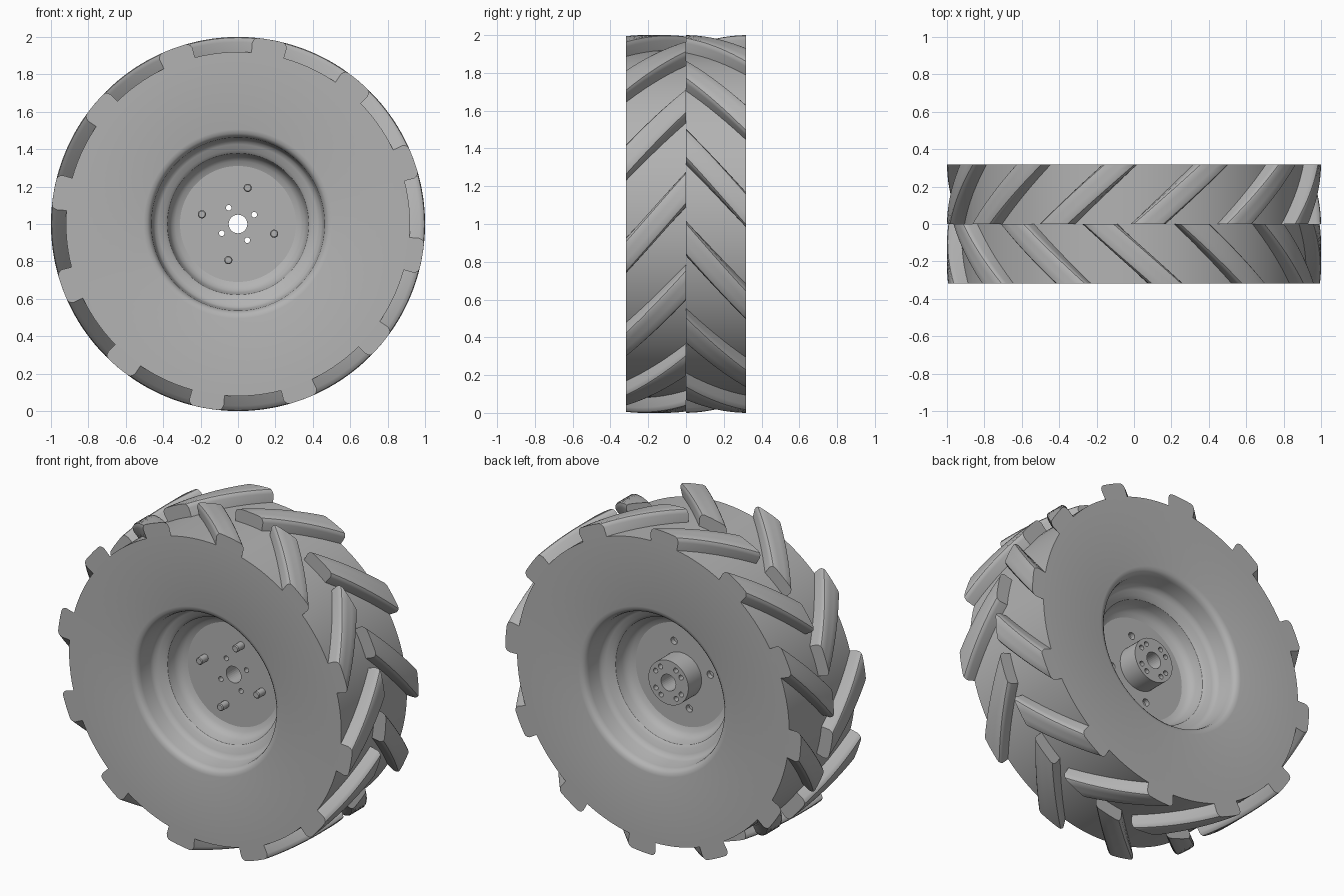
import bpy, bmesh, math
from mathutils import Matrix

cube = bpy.data.objects.get("Cube")
if cube:
    bpy.data.objects.remove(cube, do_unlink=True)

grey = bpy.data.materials.new("grey")
grey.use_nodes = True
grey.diffuse_color = (0.45, 0.45, 0.45, 1)
grey.node_tree.nodes["Principled BSDF"].inputs["Base Color"].default_value = (0.45, 0.45, 0.45, 1)

HALF = 0.317      # half the tyre width
FLOOR = 0.92      # radius of the tread floor
LUGS = 12         # lugs on each side
SWEEP = 21        # degrees a lug runs from edge to middle
LUG_WIDTH = 11


def finish(bm, name, smooth=True):
    bmesh.ops.recalc_face_normals(bm, faces=bm.faces)
    mesh = bpy.data.meshes.new(name)
    bm.to_mesh(mesh)
    bm.free()
    ob = bpy.data.objects.new(name, mesh)
    bpy.context.collection.objects.link(ob)
    mesh.materials.append(grey)
    if smooth:
        bpy.ops.object.select_all(action='DESELECT')
        ob.select_set(True)
        bpy.context.view_layer.objects.active = ob
        bpy.ops.object.shade_smooth_by_angle(angle=math.radians(32))
    return ob


def point(r, deg, y):
    a = math.radians(deg)
    return (r * math.cos(a), y, 1 + r * math.sin(a))


def add_cylinder(bm, r, y0, y1, x=0, z=1, sides=32):
    m = Matrix.Translation((x, (y0 + y1) / 2, z)) @ Matrix.Rotation(math.pi / 2, 4, 'X')
    bmesh.ops.create_cone(bm, cap_ends=True, segments=sides, radius1=r, radius2=r,
                          depth=abs(y1 - y0), matrix=m)


def ring_of(bm, count, ring_r, start, r, y0, y1, sides=16):
    for i in range(count):
        x, _, z = point(ring_r, start + i * 360 / count, 0)
        add_cylinder(bm, r, y0, y1, x, z, sides)


# Tyre and rim: one closed profile turned about the axle (radius, depth from side)
dish = [(FLOOR, 0), (0.505, 0), (0.485, 0.005), (0.47, 0.018), (0.463, 0.04),
        (0.455, 0.12), (0.445, 0.14), (0.425, 0.153), (0.395, 0.162), (0.378, 0.178),
        (0.368, 0.225), (0.355, 0.25), (0.335, 0.265), (0.31, 0.275)]
profile = [(r, -HALF + d) for r, d in dish] + [(r, HALF - d) for r, d in reversed(dish)]
bm = bmesh.new()
STEPS = 120
rings = [[bm.verts.new(point(r, 360 * i / STEPS, y)) for r, y in profile] for i in range(STEPS)]
for i, a in enumerate(rings):
    b = rings[(i + 1) % STEPS]
    for j in range(len(profile)):
        k = (j + 1) % len(profile)
        bm.faces.new((a[j], a[k], b[k], b[j]))
finish(bm, "tyre_and_rim")

# Tread lugs: a rounded section swept diagonally from the edge to the middle
section = [(0, 0.9), (0, 0.972), (0.03, 0.986), (0.08, 0.996), (0.15, 1), (0.38, 1), (0.62, 1),
           (0.85, 1), (0.92, 0.996), (0.97, 0.986), (1, 0.972), (1, 0.9)]


def tread(name, side, start):
    bm = bmesh.new()
    rows = 10
    for n in range(LUGS):
        strips = []
        for i in range(rows + 1):
            t = i / rows
            base = start + n * 360 / LUGS + SWEEP * t
            strips.append([bm.verts.new(point(r, base + f * LUG_WIDTH, side * HALF * (1 - t)))
                           for f, r in section])
        for a, b in zip(strips, strips[1:]):
            for j in range(len(section)):
                k = (j + 1) % len(section)
                bm.faces.new((a[j], a[k], b[k], b[j]))
        bm.faces.new(strips[0])
        bm.faces.new(strips[-1])
    return finish(bm, name)


tread("front_tread_lugs", -1, 14.5)
tread("back_tread_lugs", 1, 29)

# Hub plate and boss, drilled for the axle, screws and bolts
DISC, BOSS = 0.042, 0.17


def drill(ob, name, build):
    bm = bmesh.new()
    build(bm)
    cutter = finish(bm, name, False)
    cutter.hide_render = True
    cutter.hide_viewport = True
    mod = ob.modifiers.new(name, 'BOOLEAN')
    mod.operation = 'DIFFERENCE'
    mod.solver = 'EXACT'
    mod.object = cutter


def hub_holes(bm):
    add_cylinder(bm, 0.05, -0.3, 0.3)
    ring_of(bm, 4, 0.1, 30, 0.015, -0.3, 0.3)


def boss_holes(bm):
    hub_holes(bm)
    ring_of(bm, 4, 0.1, 58, 0.015, BOSS - 0.05, BOSS + 0.05)


def plate_holes(bm):
    hub_holes(bm)
    ring_of(bm, 4, 0.2, 75, 0.022, DISC - 0.03, DISC + 0.05)


bm = bmesh.new()
add_cylinder(bm, 0.312, -DISC, DISC, sides=48)
drill(finish(bm, "hub_plate"), "plate_drill", plate_holes)

bm = bmesh.new()
add_cylinder(bm, 0.135, DISC - 0.01, BOSS, sides=48)
drill(finish(bm, "hub_boss"), "boss_drill", boss_holes)

# Wheel bolts with a small chamfered tip
bm = bmesh.new()
ring_of(bm, 4, 0.2, 75, 0.022, -DISC - 0.06, -DISC + 0.01)
tips = [e for e in bm.edges if all(v.co.y < -DISC - 0.05 for v in e.verts)]
bmesh.ops.bevel(bm, geom=tips, offset=0.005, segments=1, affect='EDGES')
finish(bm, "wheel_bolts")
